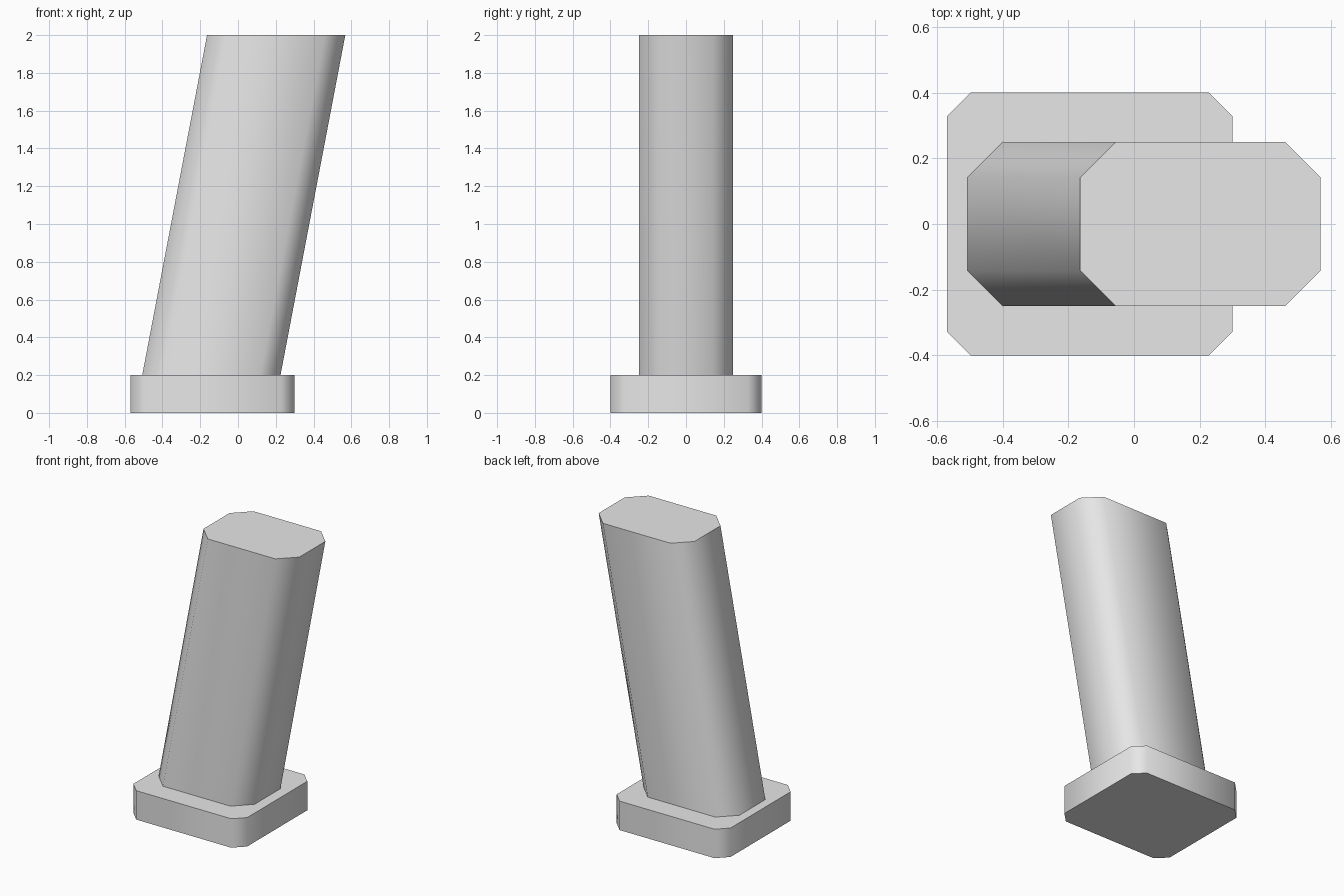
import bpy
import bmesh
import math

old = bpy.data.objects.get("Cube")
if old:
    bpy.data.objects.remove(old, do_unlink=True)

grey = bpy.data.materials.new("light_grey")
grey.use_nodes = True
colour = (0.8, 0.8, 0.8, 1)
grey.diffuse_color = colour
grey.node_tree.nodes["Principled BSDF"].inputs["Base Color"].default_value = colour


def octagon(x0, x1, half_y, cut):
    """Rectangle outline with its four corners cut off, counter-clockwise."""
    return [(x0 + cut, -half_y), (x1 - cut, -half_y),
            (x1, -half_y + cut), (x1, half_y - cut),
            (x1 - cut, half_y), (x0 + cut, half_y),
            (x0, half_y - cut), (x0, -half_y + cut)]


def prism(name, outline, z0, z1, lean=0):
    """Extrude an outline upwards, shifting the top along x by lean."""
    bm = bmesh.new()
    low = [bm.verts.new((x, y, z0)) for x, y in outline]
    high = [bm.verts.new((x + lean, y, z1)) for x, y in outline]
    bm.faces.new(low[::-1])
    bm.faces.new(high)
    n = len(outline)
    for i in range(n):
        j = (i + 1) % n
        bm.faces.new((low[i], low[j], high[j], high[i]))
    mesh = bpy.data.meshes.new(name)
    bm.to_mesh(mesh)
    bm.free()
    mesh.materials.append(grey)
    obj = bpy.data.objects.new(name, mesh)
    bpy.context.collection.objects.link(obj)
    # Soft corners along the sides, crisp rims at the caps
    bpy.ops.object.select_all(action="DESELECT")
    obj.select_set(True)
    bpy.context.view_layer.objects.active = obj
    bpy.ops.object.shade_smooth_by_angle(angle=math.radians(60))
    return obj


# Foot plate
prism("base_plate", octagon(-0.57, 0.30, 0.40, 0.072), 0, 0.2)

# Leaning post
prism("leaning_post", octagon(-0.507, 0.225, 0.25, 0.108), 0.2, 2, lean=0.343)
